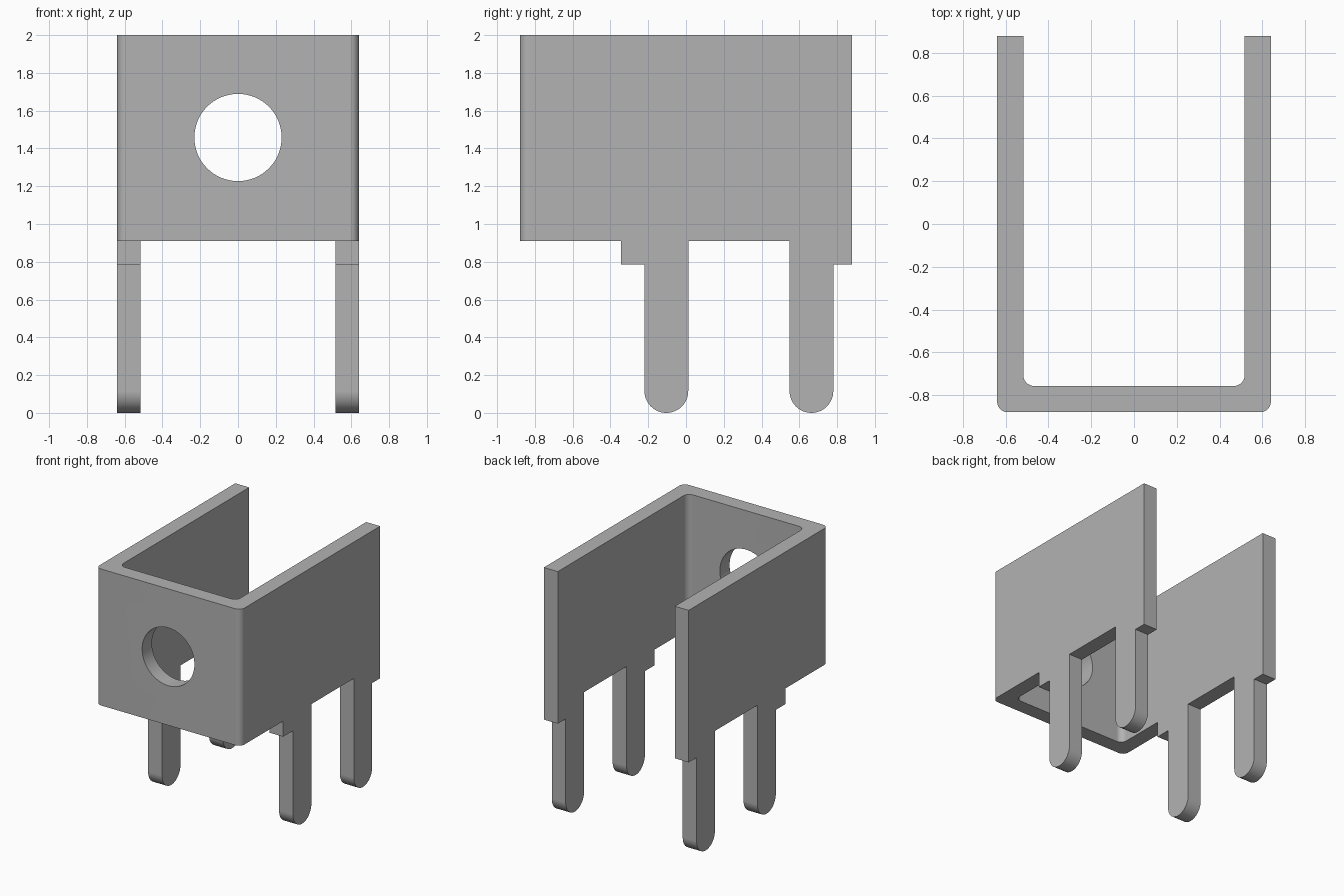
import bpy
import bmesh
from math import cos, sin, pi, radians
from mathutils import Vector

if "Cube" in bpy.data.objects:
    bpy.data.objects.remove(bpy.data.objects["Cube"], do_unlink=True)

HALF_W, HALF_L, TOP = 0.64, 0.88, 2.0
WALL, BEND = 0.123, 0.05
BODY_Z, STEP_Z = 0.91, 0.785
HOLE_Z, HOLE_R = 1.458, 0.231


def arc(cx, cy, r, start, end, steps):
    """Points on an arc, angles in degrees."""
    angles = [radians(start + (end - start) * i / steps) for i in range(steps + 1)]
    return [(cx + r * cos(a), cy + r * sin(a)) for a in angles]


def prism(name, outline, place, direction):
    """Extrude a closed 2D outline, mapped to 3D by place, along direction."""
    bm = bmesh.new()
    face = bm.faces.new([bm.verts.new(place(u, v)) for u, v in outline])
    extruded = bmesh.ops.extrude_face_region(bm, geom=[face])
    verts = [g for g in extruded["geom"] if isinstance(g, bmesh.types.BMVert)]
    bmesh.ops.translate(bm, verts=verts, vec=Vector(direction))
    bmesh.ops.recalc_face_normals(bm, faces=bm.faces)
    mesh = bpy.data.meshes.new(name)
    bm.to_mesh(mesh)
    bm.free()
    obj = bpy.data.objects.new(name, mesh)
    bpy.context.collection.objects.link(obj)
    return obj


def boolean(target, cutter, operation):
    """Apply a boolean to the target and discard the cutter."""
    cutter.hide_render = True
    mod = target.modifiers.new("cut", "BOOLEAN")
    mod.object, mod.operation, mod.solver = cutter, operation, "EXACT"
    bpy.context.view_layer.objects.active = target
    bpy.ops.object.modifier_apply(modifier=mod.name)
    bpy.data.objects.remove(cutter, do_unlink=True)


# U-shaped sheet, bent with small rounded corners, at full height
inner_x, inner_y = HALF_W - WALL, -HALF_L + WALL
right_half = (arc(HALF_W - BEND, -HALF_L + BEND, BEND, -90, 0, 8)
              + [(HALF_W, HALF_L), (inner_x, HALF_L)]
              + arc(inner_x - BEND, inner_y + BEND, BEND, 0, -90, 8))
u_outline = right_half + [(-x, y) for x, y in reversed(right_half)]
bracket = prism("bracket", u_outline, lambda u, v: (u, v, 0), (0, 0, TOP))


# Side outline with stepped shoulders and round-tipped pins
def pin(y0, y1):
    r = (y1 - y0) / 2
    return arc(y0 + r, r, r, 180, 360, 24)


side_outline = ([(-1, TOP + 0.1), (-1, BODY_Z), (-0.343, BODY_Z), (-0.343, STEP_Z), (-0.22, STEP_Z)]
                + pin(-0.22, 0.012)
                + [(0.012, BODY_Z), (0.548, BODY_Z)]
                + pin(0.548, 0.78)
                + [(0.78, STEP_Z), (1, STEP_Z), (1, TOP + 0.1)])
side_cutter = prism("side_cutter", side_outline, lambda u, v: (-1, u, v), (2, 0, 0))
boolean(bracket, side_cutter, "INTERSECT")

# Round hole through the front wall
hole_outline = arc(0, HOLE_Z, HOLE_R, 0, 360, 64)[:-1]
hole_cutter = prism("hole_cutter", hole_outline, lambda u, v: (u, -1, v), (0, 0.5, 0))
boolean(bracket, hole_cutter, "DIFFERENCE")

# Plain grey metal
metal = bpy.data.materials.new("grey metal")
metal.use_nodes = True
grey = (0.45, 0.45, 0.45, 1)
metal.diffuse_color = grey
metal.node_tree.nodes["Principled BSDF"].inputs["Base Color"].default_value = grey
bracket.data.materials.clear()
bracket.data.materials.append(metal)

# Smooth bends and pin tips, flat walls
bpy.ops.object.select_all(action="DESELECT")
bracket.select_set(True)
bpy.context.view_layer.objects.active = bracket
bpy.ops.object.shade_smooth_by_angle(angle=radians(30))
weighted = bracket.modifiers.new("flat_walls", "WEIGHTED_NORMAL")
weighted.keep_sharp = True
